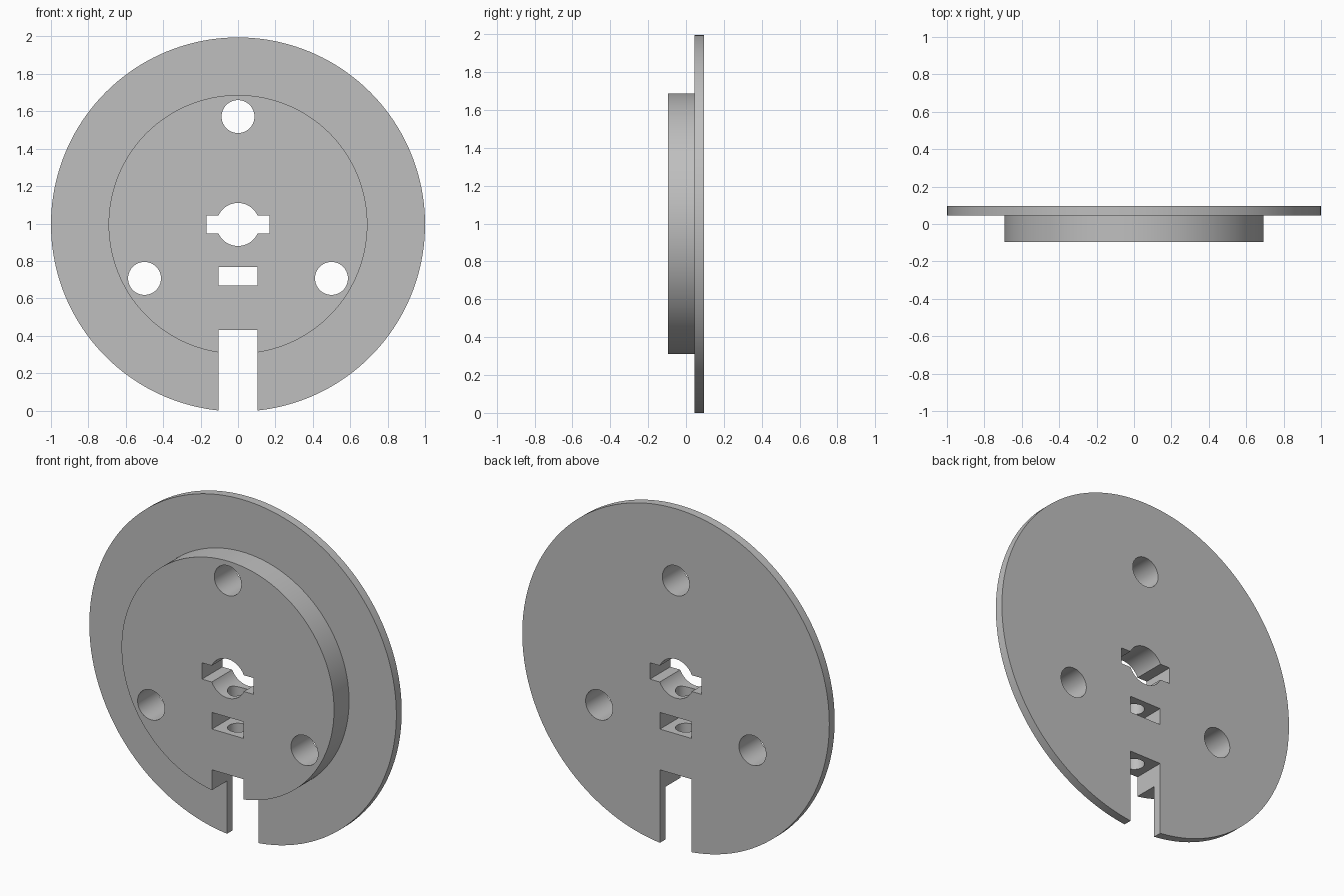
import bpy, bmesh
from math import pi, radians, sin, cos
from mathutils import Matrix

default = bpy.data.objects.get("Cube")
if default:
    bpy.data.objects.remove(default, do_unlink=True)

CENTRE = 0.995      # height of the disc axis
HALF = 0.095        # half of the total thickness

grey = bpy.data.materials.new("plain grey")
grey.use_nodes = True
colour = (0.52, 0.52, 0.52, 1)
grey.diffuse_color = colour
grey.node_tree.nodes["Principled BSDF"].inputs["Base Color"].default_value = colour


def add_object(name, bm):
    bmesh.ops.recalc_face_normals(bm, faces=bm.faces)
    mesh = bpy.data.meshes.new(name)
    bm.to_mesh(mesh)
    bm.free()
    obj = bpy.data.objects.new(name, mesh)
    bpy.context.collection.objects.link(obj)
    return obj


def turned(name, profile, steps):
    """Turn a (radius, y) profile around the disc axis."""
    bm = bmesh.new()
    rings = [[bm.verts.new((r * sin(2 * pi * i / steps), y, CENTRE + r * cos(2 * pi * i / steps)))
              for i in range(steps)] for r, y in profile]
    for a, b in zip(rings, rings[1:]):
        for i in range(steps):
            j = (i + 1) % steps
            bm.faces.new((a[i], a[j], b[j], b[i]))
    bm.faces.new(rings[0])
    bm.faces.new(rings[-1])
    return add_object(name, bm)


def box(name, width, z0, z1):
    bm = bmesh.new()
    bmesh.ops.create_cube(bm, size=1, matrix=Matrix.Translation((0, 0, (z0 + z1) / 2))
                          @ Matrix.Diagonal((width, 0.5, z1 - z0, 1)))
    return add_object(name, bm)


def rod(name, radius, length, x, z, upright=False):
    turn = Matrix() if upright else Matrix.Rotation(pi / 2, 4, 'X')
    bm = bmesh.new()
    bmesh.ops.create_cone(bm, cap_ends=True, segments=64, radius1=radius, radius2=radius,
                          depth=length, matrix=Matrix.Translation((x, 0, z)) @ turn)
    return add_object(name, bm)


# Flange with a raised hub on its front
disc = turned("flanged_disc", [(0.692, -HALF), (0.692, 0.045), (1, 0.045), (1, HALF)], 160)

# Shaft hole with keyway, nut pocket, rim slot and upright screw hole
cutters = [
    rod("shaft_cutter", 0.115, 0.5, 0, CENTRE),
    box("keyway_cutter", 0.336, CENTRE - 0.048, CENTRE + 0.048),
    box("nut_pocket_cutter", 0.206, 0.67, 0.768),
    box("rim_slot_cutter", 0.206, -0.2, 0.43),
    rod("screw_hole_cutter", 0.056, 0.6, 0, 0.69, upright=True),
]
# Three bolt holes around the hub
for k in range(3):
    angle = 2 * pi * k / 3
    cutters.append(rod("bolt_hole_cutter", 0.088, 0.5,
                       0.577 * sin(angle), CENTRE + 0.577 * cos(angle)))

bpy.ops.object.select_all(action='DESELECT')
bpy.context.view_layer.objects.active = disc
disc.select_set(True)
for cutter in cutters:
    cutter.hide_render = True
    mod = disc.modifiers.new("cut", 'BOOLEAN')
    mod.operation = 'DIFFERENCE'
    mod.solver = 'EXACT'
    mod.object = cutter
    bpy.ops.object.modifier_apply(modifier=mod.name)
    bpy.data.objects.remove(cutter, do_unlink=True)

disc.data.materials.clear()
disc.data.materials.append(grey)
bpy.ops.object.shade_smooth_by_angle(angle=radians(30))
